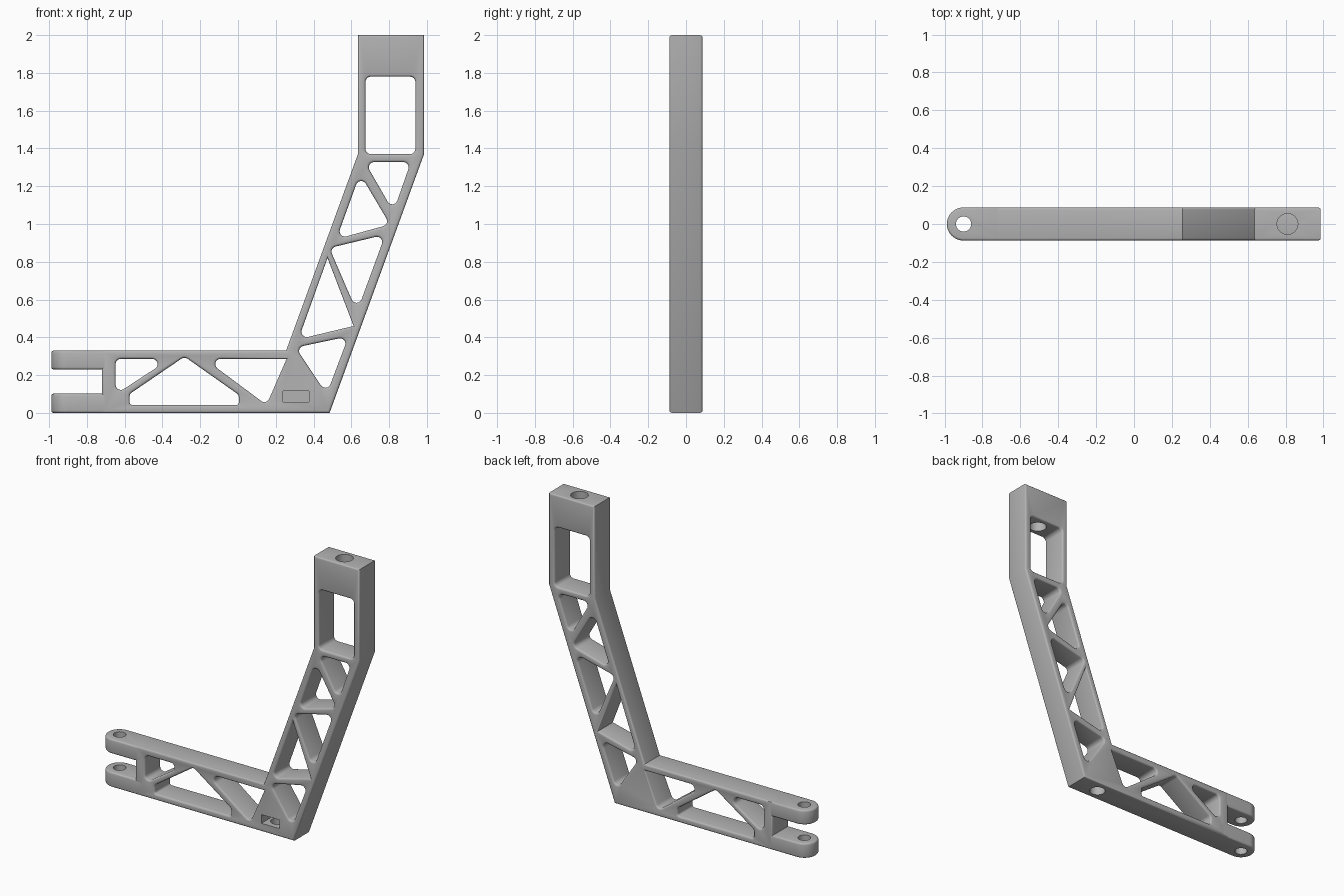
import bpy, bmesh, math
from mathutils import Vector

if "Cube" in bpy.data.objects:
    bpy.data.objects.remove(bpy.data.objects["Cube"])

HALF = 0.087     # half thickness of the bracket
EDGE = 0.012     # rounded rim radius
R = 0.028        # window corner radius

grey = bpy.data.materials.new("plain grey")
grey.use_nodes = True
colour = (0.45, 0.45, 0.45, 1)
grey.diffuse_color = colour
grey.node_tree.nodes["Principled BSDF"].inputs["Base Color"].default_value = colour


def rounded(corners, steps=6):
    """Outline with filleted corners; each corner is (x, y, radius)."""
    pts, n = [], len(corners)
    for i, (x, y, r) in enumerate(corners):
        p = Vector((x, y))
        u = (Vector(corners[i - 1][:2]) - p).normalized()
        v = (Vector(corners[(i + 1) % n][:2]) - p).normalized()
        if r == 0:
            pts.append(p)
            continue
        half = u.angle(v) / 2
        centre = p + (u + v).normalized() * r / math.sin(half)
        a = p + u * r / math.tan(half) - centre
        b = p + v * r / math.tan(half) - centre
        sweep = a.angle_signed(b)
        for k in range(steps + 1):
            t = -sweep * k / steps
            c, s = math.cos(t), math.sin(t)
            pts.append(centre + Vector((a.x * c - a.y * s, a.x * s + a.y * c)))
    return pts


def oriented(pts, ccw):
    area = sum(pts[i - 1].cross(pts[i]) for i in range(len(pts)))
    return pts if (area > 0) == ccw else pts[::-1]


def inset(pts, d):
    """Move an outline to its left by d with mitred corners."""
    out = []
    for i, p in enumerate(pts):
        u = (p - pts[i - 1]).normalized()
        v = (pts[(i + 1) % len(pts)] - p).normalized()
        m = Vector((-u.y - v.y, u.x + v.x)).normalized()
        out.append(p + m * d / max(0.3, m.dot(Vector((-u.y, u.x)))))
    return out


def prism(name, outer, holes, half, place):
    """Extrude an outline with windows, rounding the rims of both caps."""
    bm = bmesh.new()
    caps = ([], [])
    arc = [(EDGE * (1 - math.sin(a)), half - EDGE * (1 - math.cos(a)))
           for a in (0, math.pi / 6, math.pi / 3, math.pi / 2)]
    section = [(d, -h) for d, h in arc] + [(d, h) for d, h in reversed(arc)]
    for pts in [oriented(outer, True)] + [oriented(h, False) for h in holes]:
        n = len(pts)
        rings = [[bm.verts.new(place(p.x, p.y, h)) for p in inset(pts, d)]
                 for d, h in section]
        for low, high in zip(rings, rings[1:]):
            for i in range(n):
                bm.faces.new((low[i - 1], low[i], high[i], high[i - 1]))
        for cap, ring in zip(caps, (rings[0], rings[-1])):
            cap += [bm.edges.get((ring[i - 1], ring[i])) for i in range(n)]
    for cap in caps:
        bmesh.ops.triangle_fill(bm, use_beauty=True, edges=cap)
    bmesh.ops.recalc_face_normals(bm, faces=bm.faces)
    mesh = bpy.data.meshes.new(name)
    bm.to_mesh(mesh)
    bm.free()
    mesh.materials.append(grey)
    obj = bpy.data.objects.new(name, mesh)
    bpy.context.collection.objects.link(obj)
    return obj


def cut(obj, cutter):
    mod = obj.modifiers.new("cut", 'BOOLEAN')
    mod.operation, mod.solver, mod.object = 'DIFFERENCE', 'EXACT', cutter
    cutter.hide_render = True
    bpy.context.view_layer.objects.active = obj
    bpy.ops.object.modifier_apply(modifier=mod.name)
    bpy.data.objects.remove(cutter)


def bore(obj, x, radius, low, high):
    bpy.ops.mesh.primitive_cylinder_add(vertices=40, radius=radius, depth=high - low,
                                        location=(x, 0, (low + high) / 2))
    cut(obj, bpy.context.object)


# Angled bracket body
body_outline = [(-0.72, 0, 0), (0.485, 0, 0), (0.985, 1.37, 0), (0.985, 2, 0),
                (0.635, 2, 0), (0.635, 1.37, 0), (0.255, 0.33, 0), (-0.72, 0.33, 0)]
# Truss windows
windows = [
    [(-0.648, 0.286, R), (-0.648, 0.098, R), (-0.36, 0.286, R)],
    [(-0.574, 0.1, R), (-0.574, 0.042, R / 2), (0.005, 0.042, R / 2), (0.005, 0.095, R),
     (-0.283, 0.298, R)],
    [(-0.177, 0.286, R), (0.151, 0.042, R), (0.257, 0.286, 0)],
    [(0.305, 0.346, R), (0.585, 0.405, R), (0.47, 0.1, R)],
    [(0.474, 0.82, 0), (0.32, 0.39, R), (0.612, 0.46, 0)],
    [(0.484, 0.873, R), (0.78, 0.944, R), (0.63, 0.535, R)],
    [(0.646, 1.265, R), (0.521, 0.92, R), (0.804, 0.998, R)],
    [(0.672, 1.328, R), (0.915, 1.328, R), (0.823, 1.065, R)],
    [(0.675, 1.37, R), (0.939, 1.37, R), (0.939, 1.78, R), (0.675, 1.78, R)],
]
body = prism("bracket_body", rounded(body_outline), [rounded(w) for w in windows], HALF,
             lambda a, b, h: (a, h, b))

# Bolt hole in the top block, nut slot and bolt hole in the foot
bore(body, 0.81, 0.055, 1.7, 2.1)
bore(body, 0.308, 0.05, -0.1, 0.09)
bpy.ops.mesh.primitive_cube_add(size=1, location=(0.308, -0.06, 0.087))
bpy.context.object.scale = (0.138, 0.26, 0.06)
bpy.context.view_layer.update()
cut(body, bpy.context.object)
parts = [body]

# Round-ended fork tongues with pin holes
tip = HALF - 0.0005
tongue_outline = rounded([(-0.988, -HALF, tip), (-0.68, -HALF, 0),
                          (-0.68, HALF, 0), (-0.988, HALF, tip)], 12)
for name, low, high in (("lower_tongue", 0, 0.102), ("upper_tongue", 0.23, 0.33)):
    mid = (low + high) / 2
    tongue = prism(name, tongue_outline, [], (high - low) / 2,
                   lambda a, b, h: (a, b, mid + h))
    bore(tongue, -0.9, 0.04, low - 0.1, high + 0.1)
    parts.append(tongue)

# Smooth rims, sharp corners
bpy.ops.object.select_all(action='DESELECT')
for obj in parts:
    obj.select_set(True)
bpy.context.view_layer.objects.active = body
bpy.ops.object.shade_smooth_by_angle(angle=math.radians(35))
